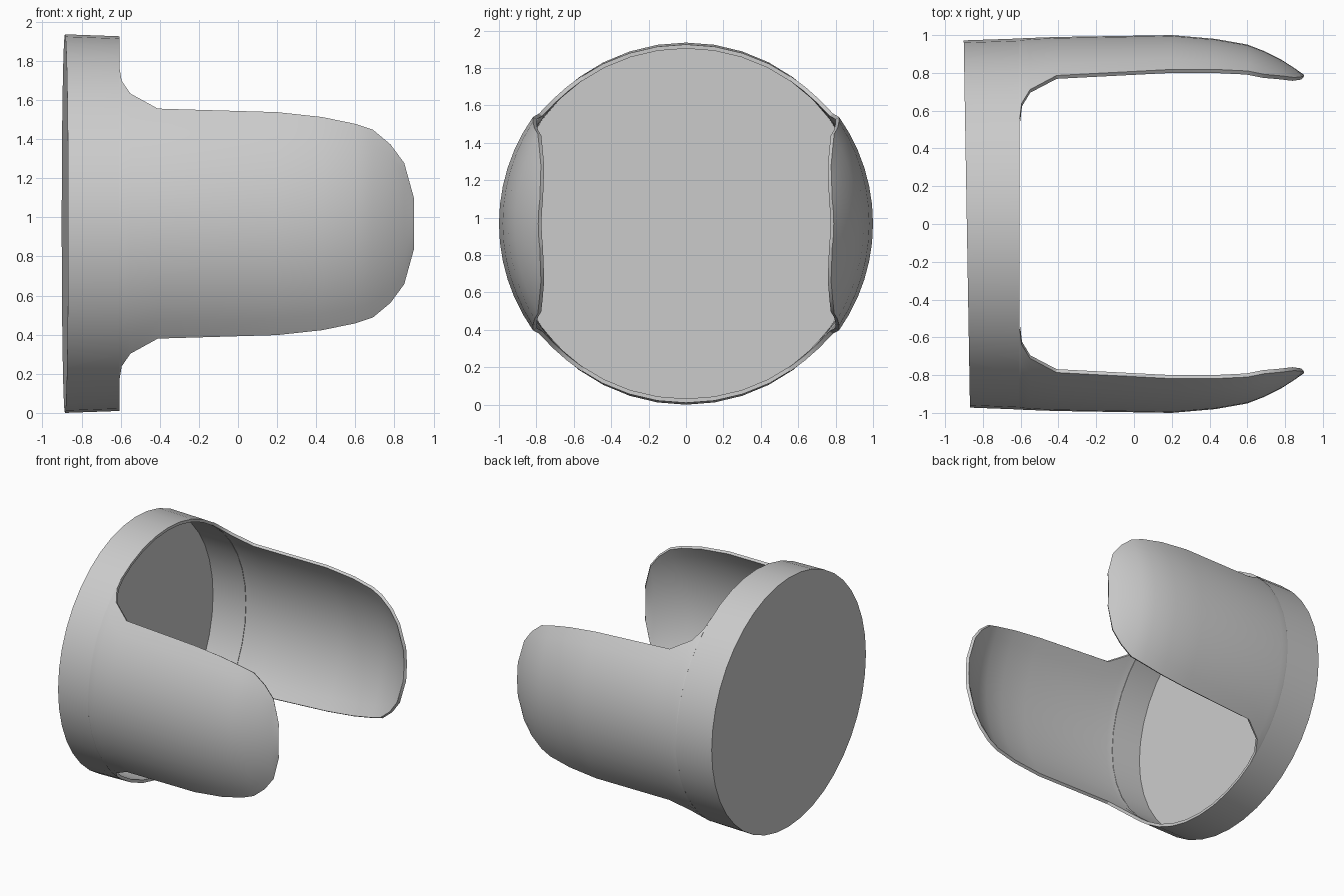
import bpy, bmesh
from math import sin, cos, asin, sqrt, pi

cube = bpy.data.objects.get("Cube")
if cube:
    bpy.data.objects.remove(cube)

CENTRE = 0.968   # height of the axis
DISC = 40        # sides of the cup
STEPS = 12       # divisions across an arm

grey = bpy.data.materials.new("plain grey")
grey.use_nodes = True
colour = (0.6, 0.6, 0.6, 1)
grey.diffuse_color = colour
grey.node_tree.nodes["Principled BSDF"].inputs["Base Color"].default_value = colour


# Turn an outward-facing sheet into a thin shell with sharp rims
def finish(name, bm, thickness):
    mesh = bpy.data.meshes.new(name)
    bm.to_mesh(mesh)
    bm.free()
    mesh.materials.append(grey)
    obj = bpy.data.objects.new(name, mesh)
    bpy.context.collection.objects.link(obj)
    bpy.ops.object.select_all(action='DESELECT')
    obj.select_set(True)
    bpy.context.view_layer.objects.active = obj
    shell = obj.modifiers.new("shell", 'SOLIDIFY')
    shell.thickness = thickness
    shell.offset = -1
    shell.use_even_offset = True
    bpy.ops.object.modifier_apply(modifier=shell.name)
    bpy.ops.object.shade_smooth_by_angle(angle=pi / 6)


# Shallow cup: flat back leaning slightly, low round wall
def base_cup():
    bm = bmesh.new()
    rings = []
    for x, ry, rz, lean in ((-0.885, 0.972, CENTRE, -0.017), (-0.605, 0.982, 0.958, 0)):
        ring = []
        for i in range(DISC):
            a = 2 * pi * i / DISC
            y = ry * cos(a)
            ring.append(bm.verts.new((x + lean * y, y, CENTRE + rz * sin(a))))
        rings.append(ring)
    back, rim = rings
    for i in range(DISC):
        j = (i + 1) % DISC
        bm.faces.new((back[i], back[j], rim[j], rim[i]))
    bm.faces.new(back[::-1])
    finish("base_cup", bm, 0.022)


# Arm stations: x, half width, radius, inward bend
STATIONS = (
    (-0.605, 0.79, 0.982, 0),
    (-0.595, 0.73, 0.983, 0),
    (-0.55, 0.665, 0.985, 0),
    (-0.41, 0.588, 0.99, 0),
    (0.2, 0.57, 1.0, 0),
    (0.43, 0.545, 1.0, 0.02),
    (0.6, 0.51, 1.0, 0.05),
    (0.69, 0.48, 1.0, 0.085),
    (0.78, 0.405, 1.0, 0.13),
    (0.85, 0.31, 1.0, 0.175),
    (0.9, 0.13, 1.0, 0.21),
)


# Curved arm: continues the cup wall, its rounded tip bending inward
def arm(name, side):
    bm = bmesh.new()
    rows = []
    for x, half, radius, bend in STATIONS:
        spread = asin(half)
        tall = 0.96 + 0.04 * min(1, x + 0.605)
        row = []
        for i in range(STEPS + 1):
            z = sin(spread * (2 * i / STEPS - 1))
            y = radius * sqrt(1 - (z / tall) ** 2) - bend
            row.append(bm.verts.new((x, side * y, CENTRE + z)))
        rows.append(row)
    for a, b in zip(rows, rows[1:]):
        for i in range(STEPS):
            bm.faces.new((a[i], a[i + 1], b[i + 1], b[i]))
    if side < 0:
        bmesh.ops.reverse_faces(bm, faces=bm.faces)
    finish(name, bm, 0.022)


base_cup()
arm("back_arm", 1)
arm("front_arm", -1)
